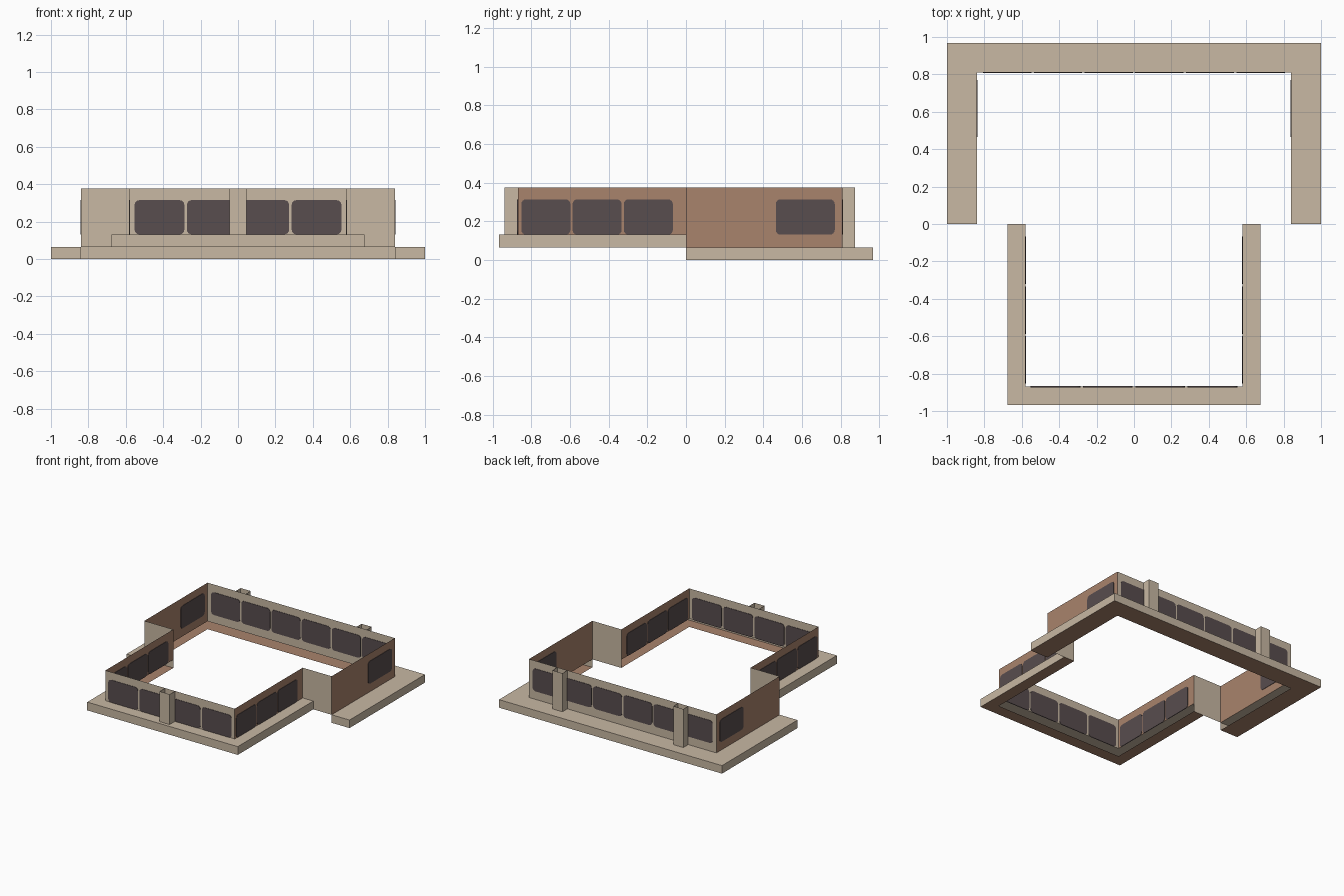
import bpy, bmesh, math
from mathutils import Vector

if "Cube" in bpy.data.objects:
    bpy.data.objects.remove(bpy.data.objects["Cube"])


def material(name, rgb):
    lin = [((c / 255 + 0.055) / 1.055) ** 2.4 for c in rgb]
    m = bpy.data.materials.new(name)
    m.diffuse_color = (*lin, 1)
    m.use_nodes = True
    m.node_tree.nodes["Principled BSDF"].inputs["Base Color"].default_value = m.diffuse_color
    return m


BEIGE = material("beige_stone", (200, 184, 163))
BROWN = material("brown_render", (169, 131, 108))
GLASS = material("dark_glass", (88, 77, 78))


def finish(bm, name, mats, rule=None):
    if rule:
        bm.normal_update()
        for f in bm.faces:
            f.material_index = 1 if rule(f) else 0
    me = bpy.data.meshes.new(name)
    bm.to_mesh(me)
    bm.free()
    for m in mats:
        me.materials.append(m)
    ob = bpy.data.objects.new(name, me)
    bpy.context.collection.objects.link(ob)
    return ob


def quad(bm, *pts):
    bm.faces.new([bm.verts.new(p) for p in pts])


def upright(bm, path, z0, z1):
    """Vertical sheet along a plan path (outside is on the right)."""
    for (ax, ay), (bx, by) in zip(path, path[1:]):
        quad(bm, (ax, ay, z0), (bx, by, z0), (bx, by, z1), (ax, ay, z1))


def ledge(name, outer, inner, z0, z1):
    """Hollow ledge: top, outer side and end caps, brown underside, open inside."""
    bm = bmesh.new()
    upright(bm, outer, z0, z1)
    upright(bm, [inner[0], outer[0]], z0, z1)
    upright(bm, [outer[-1], inner[-1]], z0, z1)
    for a, b, c, d in zip(outer, outer[1:], inner[1:], inner):
        quad(bm, *[(*p, z1) for p in (a, b, c, d)])
        quad(bm, *[(*p, z0) for p in (d, c, b, a)])
    finish(bm, name, [BEIGE, BROWN], lambda f: f.normal.z < -0.5)


def walls(name, path, z0, z1):
    """Thin walls: brown where they face sideways, beige front and back."""
    bm = bmesh.new()
    upright(bm, path, z0, z1)
    finish(bm, name, [BEIGE, BROWN], lambda f: abs(f.normal.x) > 0.5)


def window(name, centre, along, width, height=0.183, r=0.025, thick=0.006):
    """Rounded glass plate straddling the wall; along is the wall direction."""
    bm = bmesh.new()
    along, up = Vector(along), Vector((0, 0, 1))
    n = along.cross(up)
    verts = []
    for k, (sx, sz) in enumerate([(1, 1), (-1, 1), (-1, -1), (1, -1)]):
        for i in range(5):
            a = math.radians(90 * k + 22.5 * i)
            u = sx * (width / 2 - r) + r * math.cos(a)
            w = sz * (height / 2 - r) + r * math.sin(a)
            verts.append(bm.verts.new(Vector(centre) + along * u + up * w - n * thick / 2))
    f = bm.faces.new(verts)
    ext = bmesh.ops.extrude_face_region(bm, geom=[f])
    bmesh.ops.translate(bm, vec=n * thick,
                        verts=[g for g in ext["geom"] if isinstance(g, bmesh.types.BMVert)])
    bmesh.ops.recalc_face_normals(bm, faces=bm.faces)
    finish(bm, name, [GLASS])


def pillar(name, x, y_wall, y_out, z0, z1, w=0.045):
    """Open-topped three-sided pilaster."""
    bm = bmesh.new()
    s = 1 if y_out < y_wall else -1
    upright(bm, [(x - s * w, y_wall), (x - s * w, y_out),
                 (x + s * w, y_out), (x + s * w, y_wall)], z0, z1)
    finish(bm, name, [BEIGE])


TOP, LOW, MID = 0.377, 0.065, 0.132
WIN_Z = 0.223

# ledges
ledge("rear_ledge", [(1, 0), (1, 0.967), (-1, 0.967), (-1, 0)],
      [(0.84, 0), (0.84, 0.81), (-0.84, 0.81), (-0.84, 0)], 0, LOW)
ledge("front_ledge", [(-0.675, 0), (-0.675, -0.967), (0.675, -0.967), (0.675, 0)],
      [(-0.58, 0), (-0.58, -0.87), (0.58, -0.87), (0.58, 0)], LOW, MID)

# walls, the rear ones include the shoulders at y = 0
walls("front_walls", [(-0.58, 0), (-0.58, -0.87), (0.58, -0.87), (0.58, 0)], MID, TOP)
walls("rear_walls", [(0.58, 0), (0.84, 0), (0.84, 0.81),
                     (-0.84, 0.81), (-0.84, 0), (-0.58, 0)], LOW, TOP)

# pillars
pillar("front_pillar", 0, -0.87, -0.94, MID, TOP)
for s in (-1, 1):
    pillar("rear_pillar", s * 0.542, 0.81, 0.873, LOW, TOP)

# windows
for i in range(4):
    window("front_window", ((i - 1.5) * 0.28, -0.87, WIN_Z), (1, 0, 0), 0.266)
for i in range(6):
    window("rear_window", ((i - 2.5) * 0.271, 0.81, WIN_Z), (1, 0, 0), 0.258)
for s in (-1, 1):
    for i in range(3):
        window("side_window", (s * 0.58, -0.725 + i * 0.265, WIN_Z), (0, 1, 0), 0.254)
    window("rear_side_window", (s * 0.84, 0.617, WIN_Z), (0, 1, 0), 0.305)
